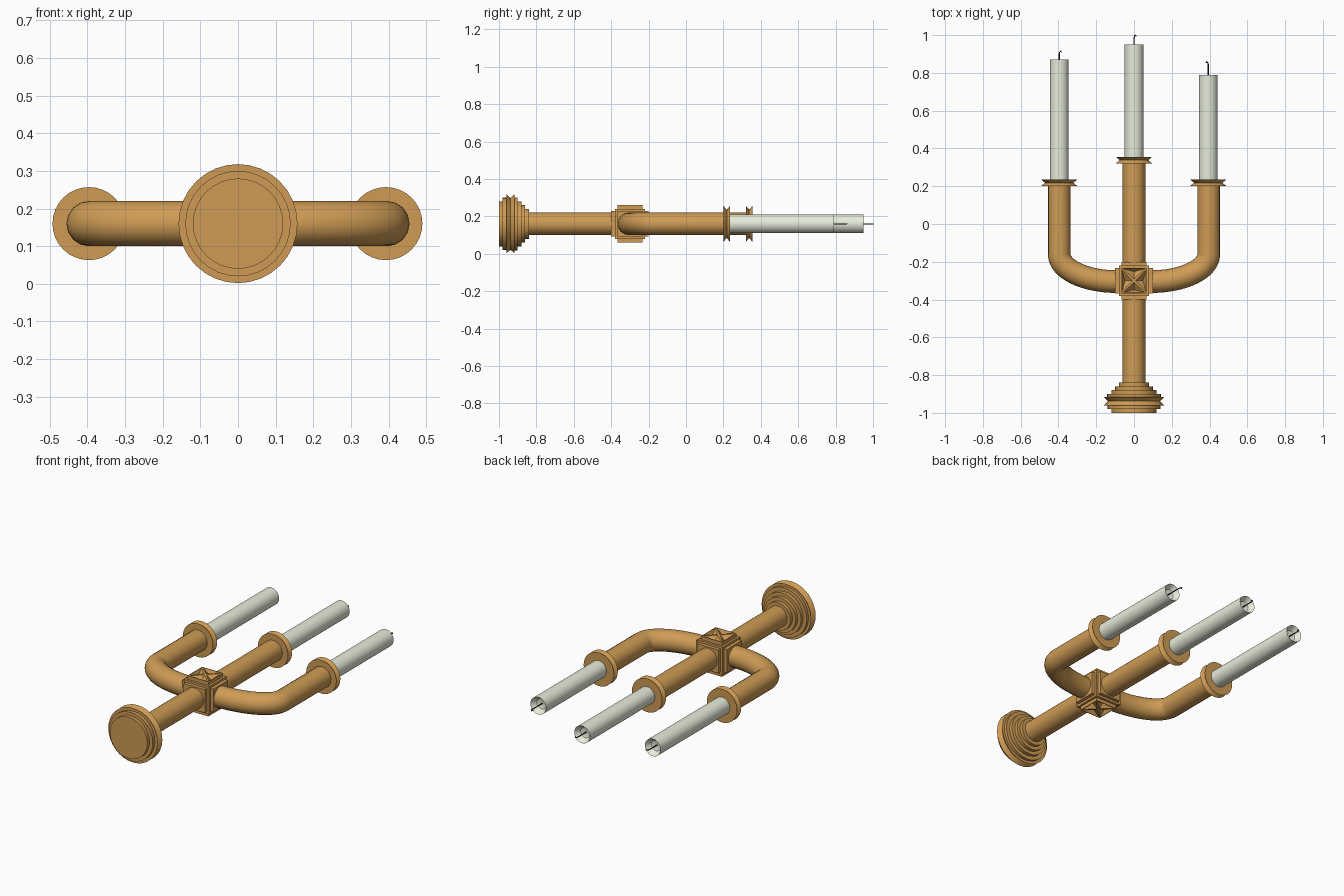
import bpy, bmesh, math
from mathutils import Vector, Matrix

if "Cube" in bpy.data.objects:
    bpy.data.objects.remove(bpy.data.objects["Cube"])

Z = 0.16      # height of the candelabrum's axis (it lies on its back)
ARM = 0.396   # sideways offset of the outer candles
SEG = 32


def material(name, rgb):
    m = bpy.data.materials.new(name)
    m.diffuse_color = (*rgb, 1)
    m.use_nodes = True
    m.node_tree.nodes["Principled BSDF"].inputs["Base Color"].default_value = m.diffuse_color
    return m


BRASS = material("brass", (0.62, 0.33, 0.09))
WAX = material("wax", (0.80, 0.84, 0.70))
BLACK = material("wick_black", (0.02, 0.02, 0.02))


def finish(obj, mat, smooth=True):
    obj.data.materials.clear()
    obj.data.materials.append(mat)
    bpy.ops.object.select_all(action='DESELECT')
    obj.select_set(True)
    bpy.context.view_layer.objects.active = obj
    if smooth:
        bpy.ops.object.shade_smooth_by_angle(angle=math.radians(30))
    return obj


def from_bmesh(name, bm, mat, smooth=True):
    bmesh.ops.recalc_face_normals(bm, faces=bm.faces)
    me = bpy.data.meshes.new(name)
    bm.to_mesh(me)
    bm.free()
    obj = bpy.data.objects.new(name, me)
    bpy.context.collection.objects.link(obj)
    return finish(obj, mat, smooth)


def lathe(name, profile, x, mat):
    """Revolve (radius, y) points around the y axis line at x."""
    bm = bmesh.new()
    vs = [bm.verts.new((x + r, y, Z)) for r, y in profile]
    es = [bm.edges.new(p) for p in zip(vs, vs[1:])]
    bmesh.ops.spin(bm, geom=vs + es, cent=(x, 0, Z), axis=(0, 1, 0),
                   angle=math.tau, steps=SEG, use_duplicate=False)
    bmesh.ops.remove_doubles(bm, verts=bm.verts, dist=1e-5)
    return from_bmesh(name, bm, mat)


def tube(name, points, radius, mat, res=6):
    """Round tube swept along a list of (x, y) points."""
    cu = bpy.data.curves.new(name, 'CURVE')
    cu.dimensions = '3D'
    cu.bevel_depth = radius
    cu.bevel_resolution = res
    cu.use_fill_caps = True
    sp = cu.splines.new('POLY')
    sp.points.add(len(points) - 1)
    for p, (x, y) in zip(sp.points, points):
        p.co = (x, y, Z, 1)
    obj = bpy.data.objects.new(name, cu)
    bpy.context.collection.objects.link(obj)
    bpy.ops.object.select_all(action='DESELECT')
    obj.select_set(True)
    bpy.context.view_layer.objects.active = obj
    bpy.ops.object.convert(target='MESH')
    return finish(bpy.context.view_layer.objects.active, mat)


# Stepped foot with a grooved rim
lathe("foot", [(0, -1), (0.12, -1), (0.12, -0.98), (0.14, -0.98), (0.14, -0.96),
               (0.158, -0.96), (0.138, -0.938), (0.158, -0.917), (0.142, -0.917),
               (0.142, -0.90), (0.12, -0.90), (0.12, -0.88), (0.10, -0.88),
               (0.10, -0.86), (0.08, -0.86), (0.08, -0.84), (0, -0.84)], 0, BRASS)

# Central stem
lathe("stem", [(0, -0.85), (0.06, -0.85), (0.06, 0.325), (0, 0.325)], 0, BRASS)

# Curved side arms
for side, label in ((-1, "left"), (1, "right")):
    path = [(0.03, -0.305)]
    for i in range(17):
        a = math.pi / 2 * i / 16
        path.append((0.09 + (ARM - 0.09) * math.sin(a), -0.16 - 0.145 * math.cos(a)))
    path.append((ARM, 0.205))
    tube(label + "_arm", [(side * x, y) for x, y in path], 0.06, BRASS)

# Junction block: cube with a raised panel on every face
C = Vector((0, -0.3, Z))
bm = bmesh.new()
bmesh.ops.create_cube(bm, size=0.16, matrix=Matrix.Translation(C))
for f in list(bm.faces):
    n = f.normal.copy()
    bmesh.ops.inset_region(bm, faces=[f], thickness=0.018)
    top = bmesh.ops.extrude_discrete_faces(bm, faces=[f])["faces"][0]
    bmesh.ops.translate(bm, verts=top.verts, vec=n * 0.02)
    # panels on the front, top and bottom carry an X of ridges between sunk triangles
    if abs(n.z) > 0.5:
        tris = bmesh.ops.poke(bm, faces=[top])["faces"]
        bmesh.ops.inset_individual(bm, faces=tris, thickness=0.009)
        for t in tris:
            t.normal_update()
            pit = bmesh.ops.poke(bm, faces=[t])["verts"]
            bmesh.ops.translate(bm, verts=pit, vec=-n * 0.03)
from_bmesh("junction_block", bm, BRASS, smooth=False)

# Cups, candles and wicks: (label, x, cup start, candle end, hook direction)
for label, x, y0, y1, hook, tip in (("left", -ARM, 0.20, 0.87, 1, 0.045),
                                    ("centre", 0, 0.32, 0.95, 1, 0.05),
                                    ("right", ARM - 0.003, 0.20, 0.79, -1, 0.07)):
    lathe(label + "_cup", [(0, y0), (0.097, y0), (0.075, y0 + 0.018),
                           (0.097, y0 + 0.036), (0, y0 + 0.036)], x, BRASS)
    # candle with a hollowed end
    lathe(label + "_candle", [(0, y0 + 0.02), (0.05, y0 + 0.02), (0.05, y1),
                              (0.03, y1 - 0.03), (0, y1 - 0.04)], x, WAX)
    # hooked wick
    tube(label + "_wick", [(x, y1 - 0.045), (x, y1 + tip - 0.015),
                           (x + hook * 0.003, y1 + tip - 0.004),
                           (x + hook * 0.008, y1 + tip),
                           (x + hook * 0.011, y1 + tip - 0.008)] if hook < 0 else
         [(x, y1 - 0.045), (x, y1 + tip - 0.015), (x + 0.003, y1 + tip - 0.004),
          (x + 0.008, y1 + tip), (x + 0.012, y1 + tip - 0.006)], 0.003, BLACK, 2)
